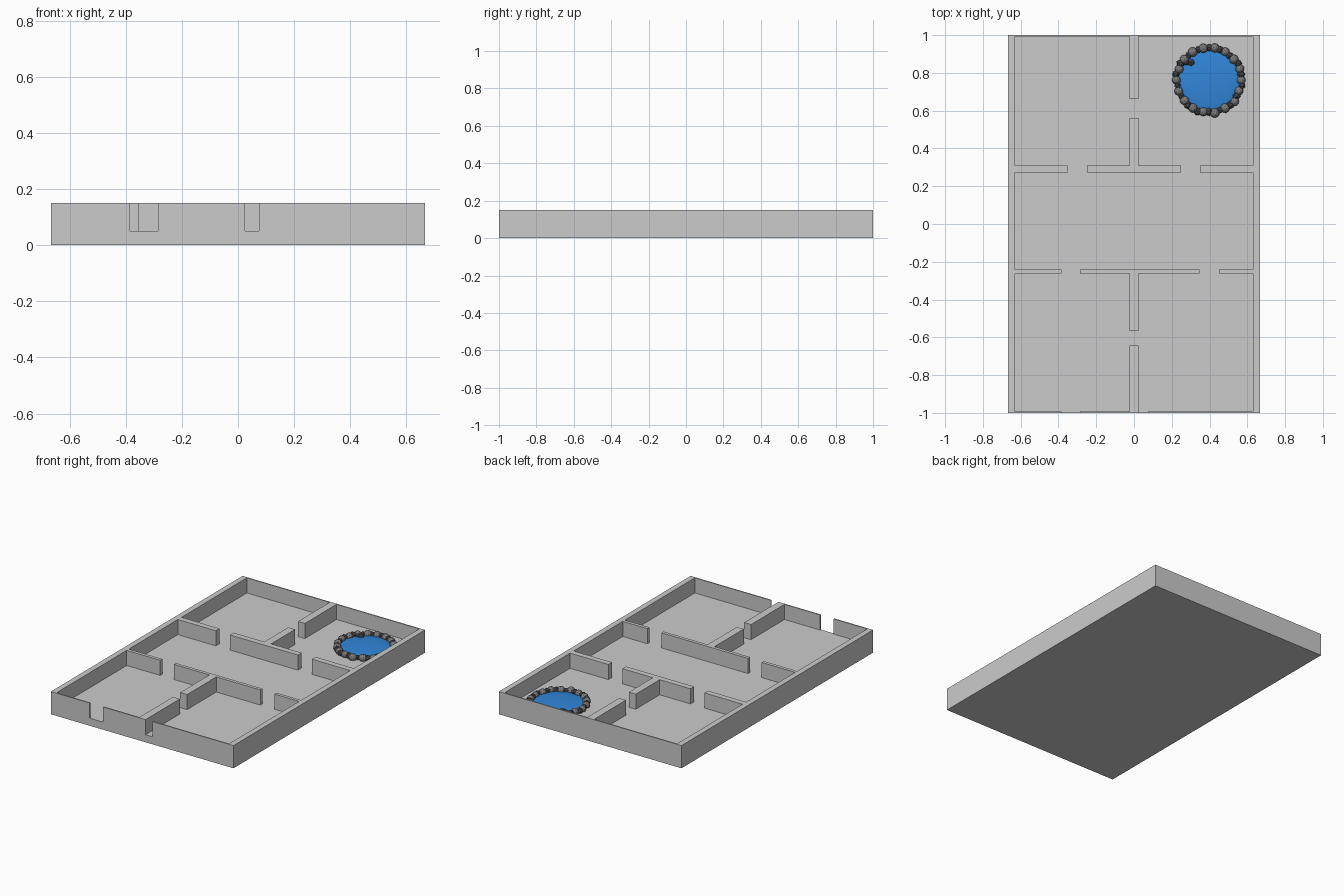
import bpy, bmesh, math, random

if "Cube" in bpy.data.objects:
    bpy.data.objects.remove(bpy.data.objects["Cube"])

random.seed(4)
FLOOR, TOP = 0.05, 0.15
HX, HY = 0.667, 1.0


def material(name, rgb):
    m = bpy.data.materials.new(name)
    m.diffuse_color = (*rgb, 1)
    m.use_nodes = True
    m.node_tree.nodes["Principled BSDF"].inputs["Base Color"].default_value = m.diffuse_color
    return m


def add_object(name, bm, mat=None):
    me = bpy.data.meshes.new(name)
    bm.to_mesh(me)
    bm.free()
    ob = bpy.data.objects.new(name, me)
    bpy.context.collection.objects.link(ob)
    if mat:
        me.materials.append(mat)
    return ob


# Open floor areas as (x0, x1, y0, y1): everything else is wall
IX = 0.63
rooms = [
    (-IX, -0.025, 0.31, 0.992), (0.025, IX, 0.31, 0.992),
    (-IX, IX, -0.24, 0.272),
    (-IX, -0.025, -0.992, -0.262), (0.025, IX, -0.992, -0.262),
]
doors = [
    (-0.025, 0.025, 0.56, 0.662), (-0.025, 0.025, -0.567, -0.643),
    (-0.352, -0.25, 0.272, 0.31), (0.248, 0.35, 0.272, 0.31),
    (-0.385, -0.285, -0.262, -0.24), (0.347, 0.45, -0.262, -0.24),
    (-0.385, -0.285, -HY, -0.992), (0.025, 0.075, -HY, -0.992),
]
openings = [(a, b, min(c, d), max(c, d)) for a, b, c, d in rooms + doors]


# House shell: one watertight mesh of floor slab and walls on a plan grid
def build_shell():
    axes = [
        sorted({-HX, HX} | {v for o in openings for v in o[:2]}),
        sorted({-HY, HY} | {v for o in openings for v in o[2:]}),
        [0, FLOOR, TOP],
    ]

    def solid(c):
        if any(c[k] < 0 or c[k] >= len(axes[k]) - 1 for k in range(3)):
            return False
        x, y = ((axes[k][c[k]] + axes[k][c[k] + 1]) / 2 for k in (0, 1))
        return c[2] == 0 or not any(a < x < b and d < y < e for a, b, d, e in openings)

    bm = bmesh.new()
    for i in range(len(axes[0]) - 1):
        for j in range(len(axes[1]) - 1):
            for h in range(2):
                cell = (i, j, h)
                if not solid(cell):
                    continue
                for k in range(3):
                    u, v = (k + 1) % 3, (k + 2) % 3
                    for side in (0, 1):
                        near = list(cell)
                        near[k] += 2 * side - 1
                        if solid(near):
                            continue
                        quad = []
                        for du, dv in ((0, 0), (1, 0), (1, 1), (0, 1)):
                            p = [0, 0, 0]
                            p[k] = axes[k][cell[k] + side]
                            p[u] = axes[u][cell[u] + du]
                            p[v] = axes[v][cell[v] + dv]
                            quad.append(bm.verts.new(p))
                        bm.faces.new(quad if side else quad[::-1])
    bmesh.ops.remove_doubles(bm, verts=bm.verts, dist=1e-5)
    return add_object("house_shell", bm)


build_shell()

# Pond water: a shallow smooth dome
PX, PY = 0.397, 0.762
bm = bmesh.new()
bmesh.ops.create_uvsphere(bm, u_segments=32, v_segments=16, radius=1)
for f in bm.faces:
    f.smooth = True
water = add_object("pond_water", bm, material("water_blue", (0.03, 0.24, 0.7)))
water.scale = (0.175, 0.175, 0.02)
water.location = (PX, PY, FLOOR)

# Pond rim: faceted stones, large and small alternating
light = material("stone_grey", (0.2, 0.2, 0.2))
dark = material("stone_dark", (0.08, 0.08, 0.08))


def stone(name, x, y, r, mat):
    bm = bmesh.new()
    bmesh.ops.create_icosphere(bm, subdivisions=1 if mat is dark else 2, radius=r)
    ob = add_object(name, bm, mat)
    ob.location = (x, y, FLOOR + 0.012)
    ob.rotation_euler = [random.uniform(0, math.tau) for _ in range(3)]


COUNT = 36
for n in range(COUNT):
    a = math.tau * n / COUNT
    big = n % 2 == 0
    ring = random.uniform(0.168, 0.178)
    r = random.uniform(0.023, 0.027) if big else random.uniform(0.018, 0.023)
    stone(f"pond_stone_{n + 1}", PX + ring * math.cos(a), PY + ring * math.sin(a),
          r, light if big else dark)
# Loose stones lying inside the rim
stone("loose_stone_1", 0.302, 0.855, 0.021, dark)
stone("loose_stone_2", 0.278, 0.858, 0.02, dark)
